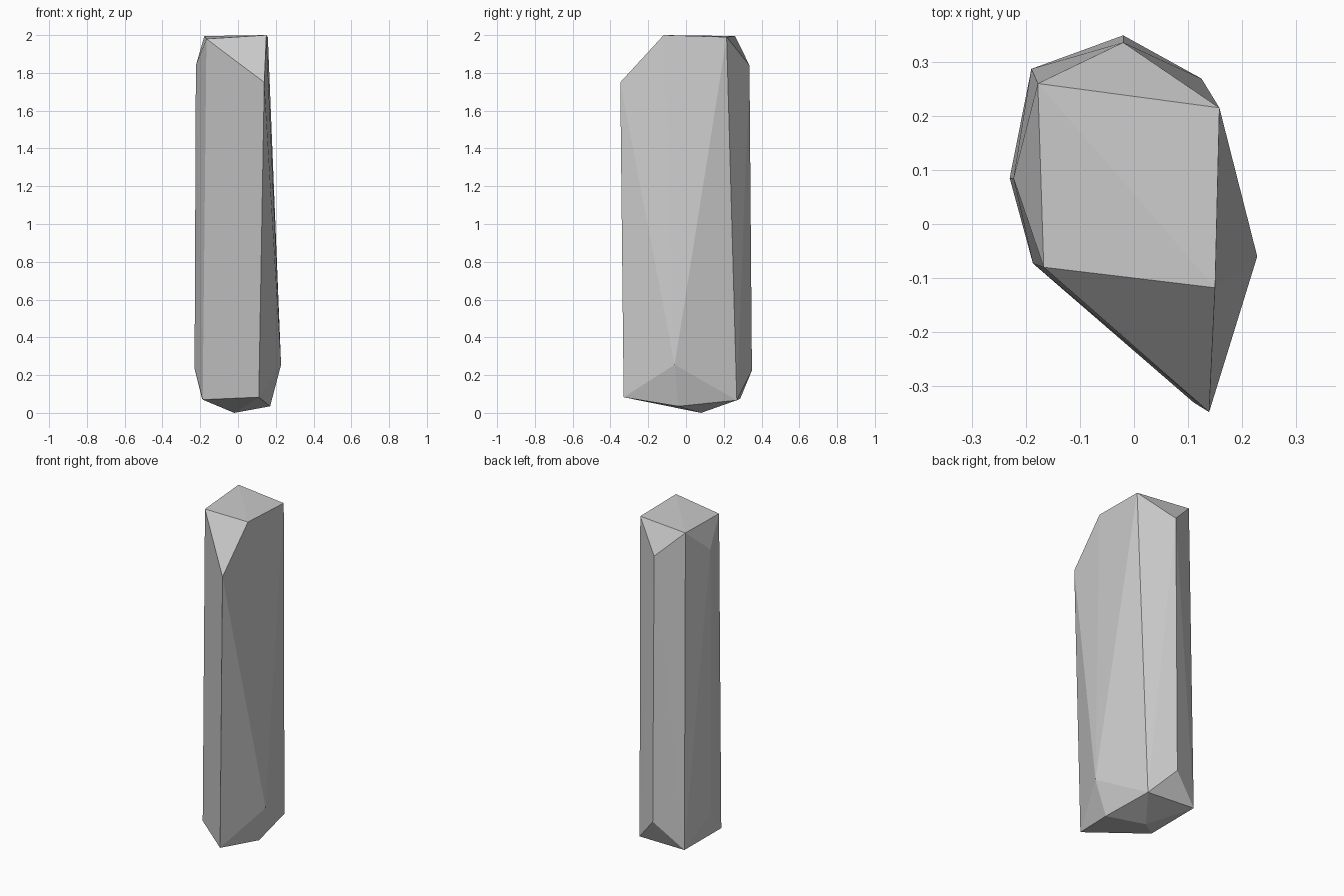
import bpy, bmesh

if "Cube" in bpy.data.objects:
    bpy.data.objects.remove(bpy.data.objects["Cube"])

# Key corners of the shard, ring by ring from the ground up
base = [(-0.02, 0.08, 0.0), (0.17, -0.04, 0.035)]
lower_ring = [(-0.187, -0.073, 0.07), (0.11, -0.33, 0.083), (0.228, -0.06, 0.255),
              (0.125, 0.269, 0.067), (-0.02, 0.349, 0.225), (-0.19, 0.287, 0.075),
              (-0.23, 0.085, 0.235)]
upper_ring = [(0.139, -0.348, 1.75), (-0.02, 0.336, 1.84), (-0.223, 0.085, 1.84)]
top = [(-0.167, -0.08, 1.98), (0.15, -0.118, 2.0), (0.158, 0.215, 1.99),
       (-0.178, 0.26, 1.995)]


def hull_object(name, points):
    """Wrap flat facets around a set of corners."""
    bm = bmesh.new()
    for p in points:
        bm.verts.new(p)
    bmesh.ops.convex_hull(bm, input=bm.verts[:])
    bmesh.ops.recalc_face_normals(bm, faces=bm.faces[:])
    mesh = bpy.data.meshes.new(name)
    bm.to_mesh(mesh)
    bm.free()
    obj = bpy.data.objects.new(name, mesh)
    bpy.context.collection.objects.link(obj)
    return obj


# Tall faceted rock shard
hull_object("rock_shard", base + lower_ring + upper_ring + top)
